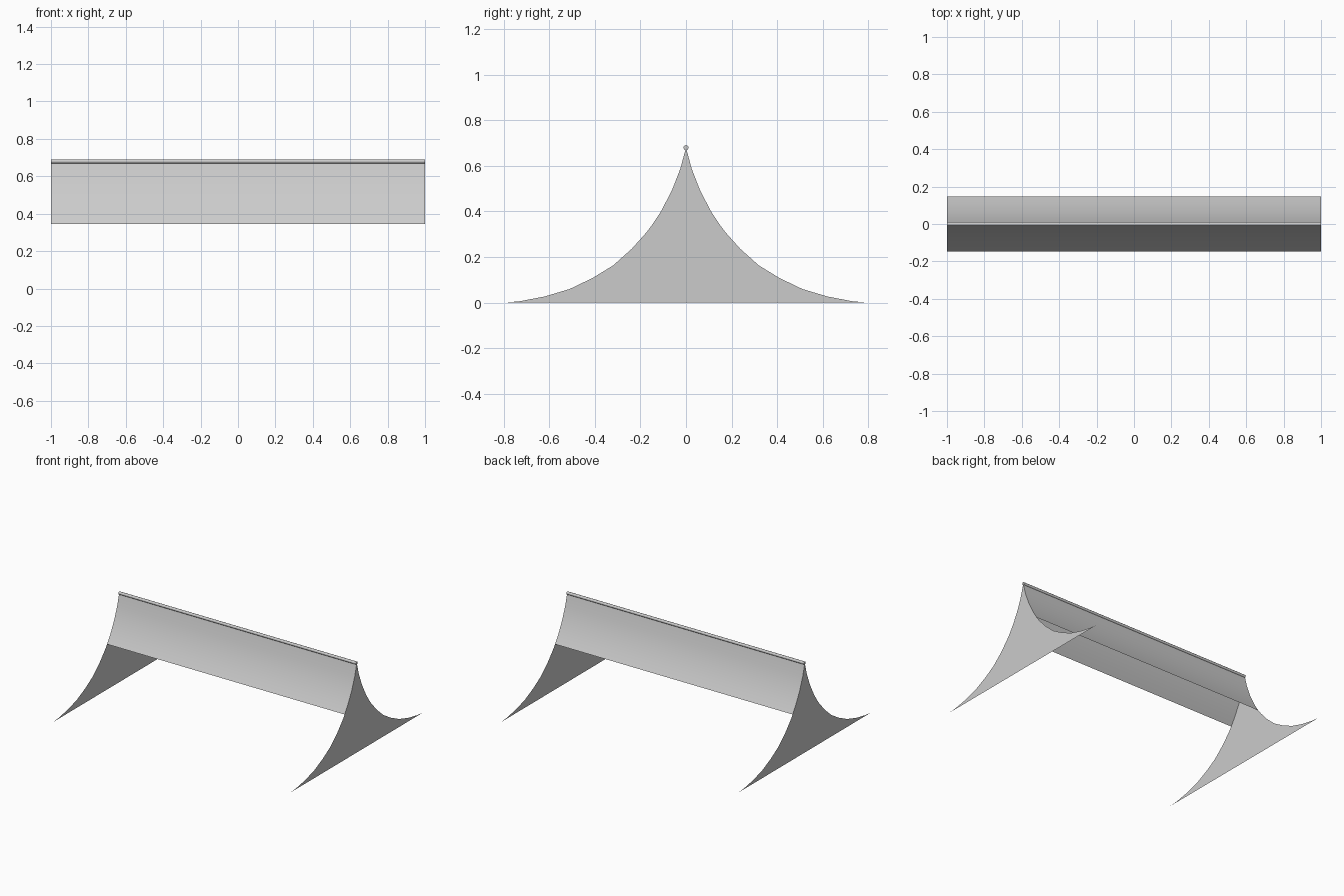
import bpy
import math

cube = bpy.data.objects.get("Cube")
if cube:
    bpy.data.objects.remove(cube, do_unlink=True)

HALF_LENGTH = 1.0
RIDGE_Z = 0.68
ROD_RADIUS = 0.011

# Concave slope from the ridge down to the ground, as (distance from centre, height)
SLOPE = [(0, 0.68), (0.025, 0.587), (0.062, 0.492), (0.11, 0.4), (0.146, 0.345),
         (0.172, 0.31), (0.238, 0.236), (0.32, 0.163), (0.41, 0.108),
         (0.51, 0.06), (0.62, 0.027), (0.73, 0.006), (0.8, 0)]
ROOF_POINTS = 5  # the roof sheet stops part way down the slope

grey = bpy.data.materials.new("Plain grey")
grey.use_nodes = True
colour = (0.6, 0.6, 0.6, 1)
grey.diffuse_color = colour
grey.node_tree.nodes["Principled BSDF"].inputs["Base Color"].default_value = colour


def add_mesh(name, verts, faces, smooth=False):
    mesh = bpy.data.meshes.new(name)
    mesh.from_pydata(verts, [], faces)
    mesh.materials.append(grey)
    for poly in mesh.polygons:
        poly.use_smooth = smooth
    obj = bpy.data.objects.new(name, mesh)
    bpy.context.collection.objects.link(obj)
    return obj


# Curved roof sheets, front and back
for name, side in (("front_roof", -1), ("back_roof", 1)):
    verts = [(x, side * y, z) for y, z in SLOPE[:ROOF_POINTS]
             for x in (-HALF_LENGTH, HALF_LENGTH)]
    faces = []
    for i in range(0, 2 * ROOF_POINTS - 2, 2):
        face = (i, i + 2, i + 3, i + 1)
        faces.append(face if side < 0 else face[::-1])
    add_mesh(name, verts, faces, smooth=True)

# Flared end walls, built as strips between the two slopes
for name, side in (("left_end_wall", 1), ("right_end_wall", -1)):
    x = side * HALF_LENGTH
    verts = [(x, 0, RIDGE_Z)]
    for y, z in SLOPE[1:]:
        verts += [(x, -y, z), (x, y, z)]
    faces = [(0, 1, 2)]
    faces += [(i, i + 2, i + 3, i + 1) for i in range(1, len(verts) - 2, 2)]
    if side < 0:
        faces = [f[::-1] for f in faces]
    add_mesh(name, verts, faces)

# Ridge rod
bpy.ops.mesh.primitive_cylinder_add(vertices=12, radius=ROD_RADIUS, depth=2 * HALF_LENGTH,
                                    location=(0, 0, RIDGE_Z), rotation=(0, math.pi / 2, 0))
rod = bpy.context.object
rod.name = "ridge_rod"
rod.data.materials.append(grey)
bpy.ops.object.shade_smooth_by_angle(angle=math.radians(40))
